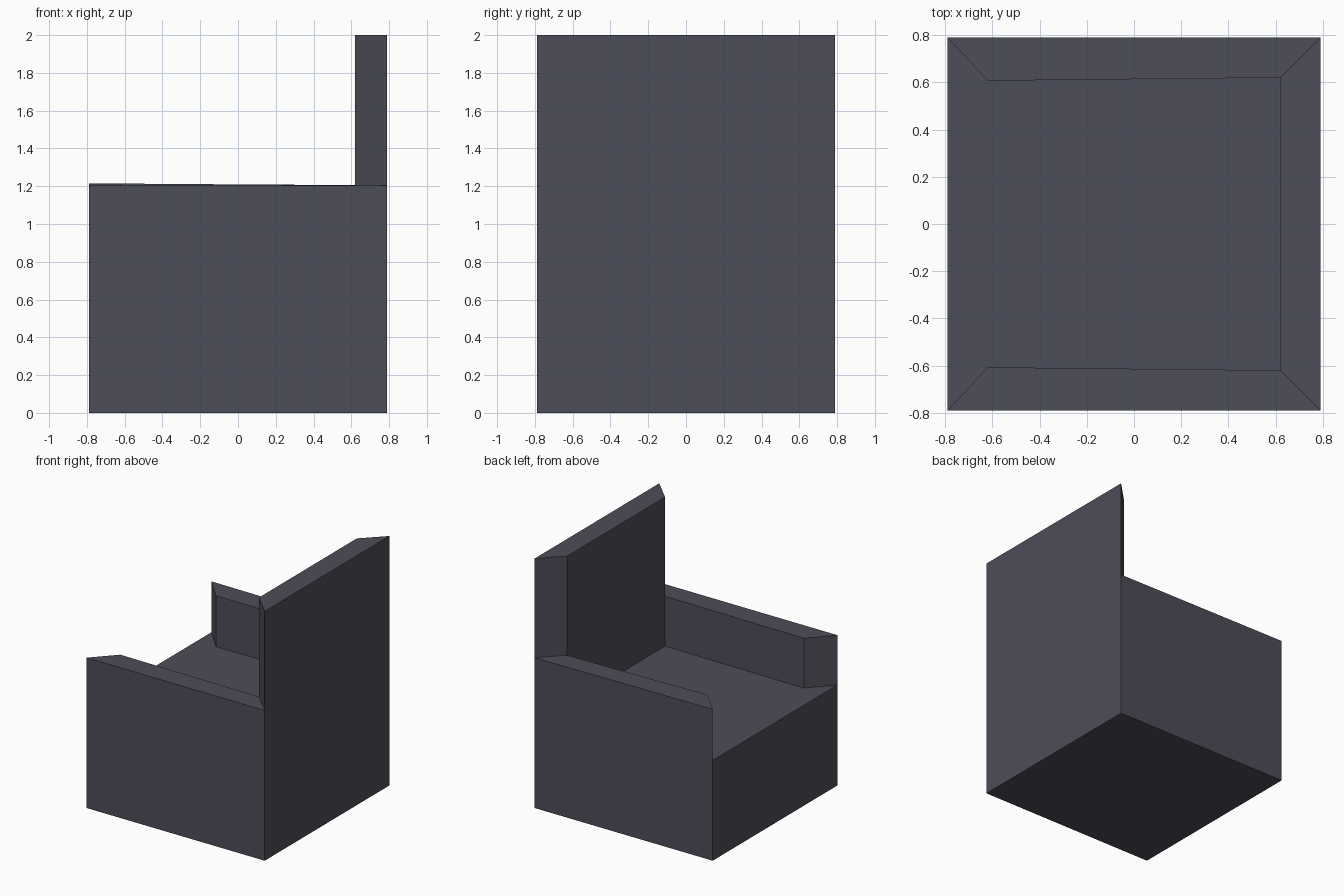
import bpy
import bmesh

if "Cube" in bpy.data.objects:
    bpy.data.objects.remove(bpy.data.objects["Cube"])

# One flat fabric colour
mat = bpy.data.materials.new("dark slate fabric")
mat.diffuse_color = (0.076, 0.074, 0.100, 1.0)
mat.use_nodes = True
mat.node_tree.nodes["Principled BSDF"].inputs["Base Color"].default_value = mat.diffuse_color

R = 0.79          # half width of the outer block
SEAT, ARM, TOP = 0.805, 1.205, 2.0

bm = bmesh.new()

# Outer corners: front-left start, going round by the back (back is at +x)
outer = [(-R, R), (R, R), (R, -R), (-R, -R)]
# Inner corners of the mitred arms and back
inner = [(-0.62, 0.607), (0.62, 0.62), (0.62, -0.62), (-0.62, -0.607)]

floor = [bm.verts.new((x, y, 0)) for x, y in outer]
rim = [bm.verts.new((x, y, SEAT)) for x, y in outer]
inn = [bm.verts.new((x, y, SEAT)) for x, y in inner]

# Base block
bm.faces.new(floor)
for i in range(4):
    j = (i + 1) % 4
    bm.faces.new((floor[i], floor[j], rim[j], rim[i]))

# Seat, then the two arms and the back as mitred strips
bm.faces.new((rim[0], inn[0], inn[1], inn[2], inn[3], rim[3]))
strips = [bm.faces.new((rim[i], rim[i + 1], inn[i + 1], inn[i])) for i in range(3)]


def raise_faces(faces, height):
    """Extrude faces straight up to a given height, return the new caps."""
    out = bmesh.ops.extrude_face_region(bm, geom=faces)["geom"]
    old = [f for f in faces if f.is_valid]
    if old:
        bmesh.ops.delete(bm, geom=old, context='FACES_ONLY')
    for v in out:
        if isinstance(v, bmesh.types.BMVert):
            v.co.z = height
    return [f for f in out if isinstance(f, bmesh.types.BMFace)]


# Arms and back rise together, then the back alone goes to full height
caps = raise_faces(strips, ARM)
back = max(caps, key=lambda f: f.calc_center_median().x)
raise_faces([back], TOP)

# Left arm rises very slightly toward its front end
for v in bm.verts:
    if abs(v.co.z - ARM) < 1e-4 and v.co.y > 0 and v.co.x < 0:
        v.co.z += 0.009

# Clean up flat seams
bmesh.ops.dissolve_limit(bm, angle_limit=0.005, verts=bm.verts[:], edges=bm.edges[:])
bmesh.ops.recalc_face_normals(bm, faces=bm.faces[:])

mesh = bpy.data.meshes.new("armchair_body")
bm.to_mesh(mesh)
bm.free()
mesh.materials.append(mat)
bpy.context.collection.objects.link(bpy.data.objects.new("armchair_body", mesh))
